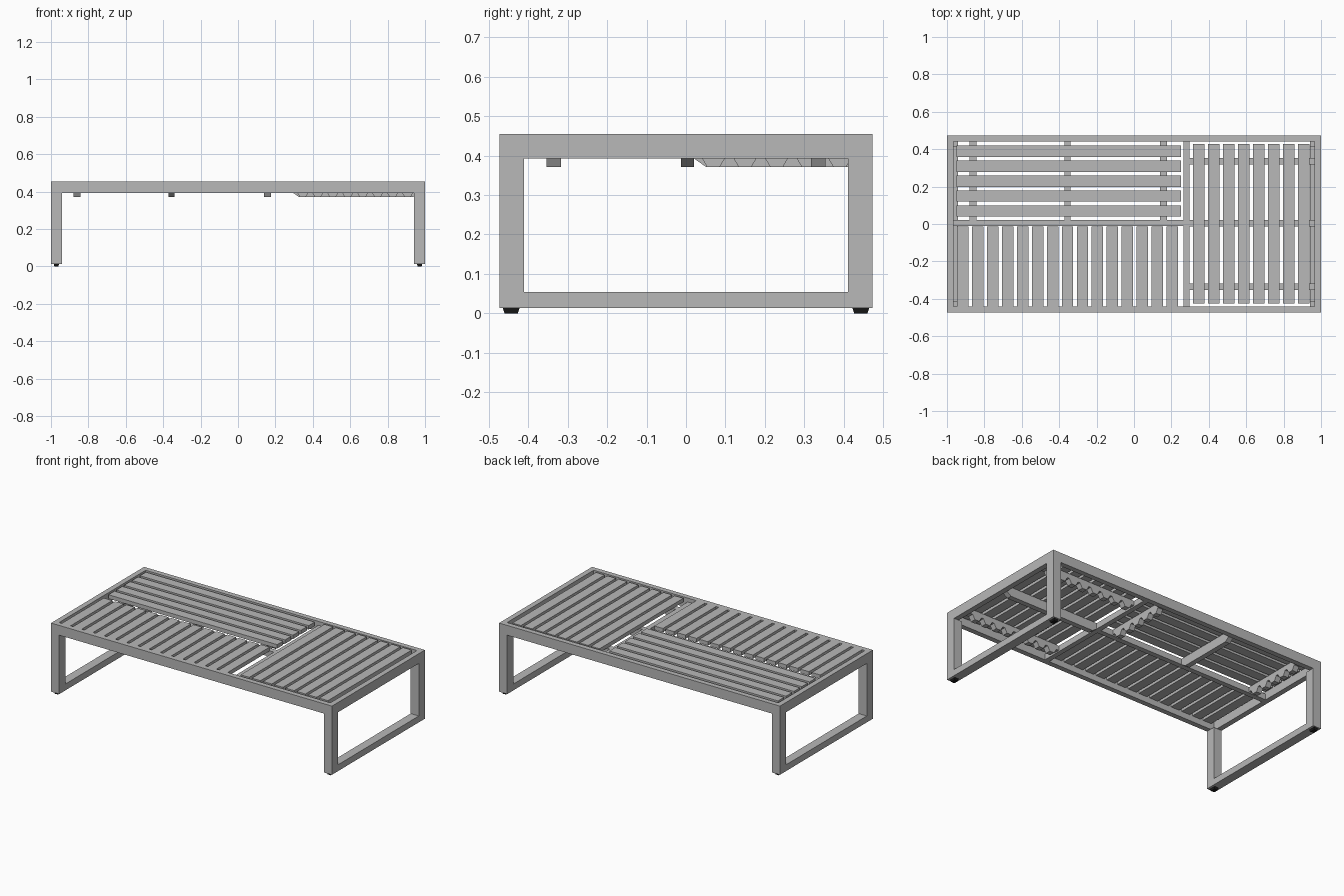
import bpy, bmesh

cube = bpy.data.objects.get("Cube")
if cube:
    bpy.data.objects.remove(cube)


def material(name, rgb):
    m = bpy.data.materials.new(name)
    m.use_nodes = True
    color = (*rgb, 1)
    m.diffuse_color = color
    m.node_tree.nodes["Principled BSDF"].inputs["Base Color"].default_value = color
    return m


GREY = material("grey metal", (0.48, 0.48, 0.48))
BLACK = material("black rubber", (0.01, 0.01, 0.01))


def finish(name, bm, mat):
    bmesh.ops.recalc_face_normals(bm, faces=bm.faces)
    mesh = bpy.data.meshes.new(name)
    bm.to_mesh(mesh)
    bm.free()
    mesh.materials.append(mat)
    obj = bpy.data.objects.new(name, mesh)
    bpy.context.collection.objects.link(obj)
    return obj


def box(name, x, y, z, mat=GREY, taper=1.0):
    """Box from (low, high) ranges; taper shrinks the bottom."""
    bm = bmesh.new()
    bmesh.ops.create_cube(bm, size=1)
    for v in bm.verts:
        k = taper if v.co.z < 0 else 1
        for i, (lo, hi) in enumerate((x, y, z)):
            v.co[i] = (lo + hi) / 2 + v.co[i] * (hi - lo) * (k if i < 2 else 1)
    return finish(name, bm, mat)


def beam(name, profile, axis, centre, width):
    """Extrude a (length, height) profile sideways, running along x or y."""
    bm = bmesh.new()
    rings = []
    for side in (centre - width / 2, centre + width / 2):
        rings.append([bm.verts.new((a, side, z) if axis == "x" else (side, a, z))
                      for a, z in profile])
    bm.faces.new(rings[0])
    bm.faces.new(rings[1])
    n = len(profile)
    for i in range(n):
        j = (i + 1) % n
        bm.faces.new((rings[0][i], rings[0][j], rings[1][j], rings[1][i]))
    return finish(name, bm, GREY)


TOP, LOW, DEEP = 0.455, 0.392, 0.371
SLAT_Z = (0.43, TOP)
W, D = 1.0, 0.473
PITCH, SLAT = 0.08, 0.061

# Outer top frame
for s, side in ((-1, "front"), (1, "back")):
    box(side + "_rail", (-W, W), sorted((s * D, s * 0.44)), (LOW, TOP))
for s, side in ((-1, "right"), (1, "left")):
    box(side + "_rail", sorted((s * W, s * 0.966)), (-0.44, 0.44), (LOW, TOP))

    # Loop legs with rubber feet
    leg_x = sorted((s * W, s * 0.942))
    box(side + "_floor_rail", leg_x, (-0.411, 0.411), (0.013, 0.054))
    for t, end in ((-1, "front"), (1, "back")):
        box(f"{side}_{end}_post", leg_x, sorted((t * D, t * 0.411)), (0.013, LOW))
        box(f"{side}_{end}_foot", (s * 0.971 - 0.014, s * 0.971 + 0.014),
            (t * 0.443 - 0.021, t * 0.443 + 0.021), (0, 0.013), BLACK, 0.8)

# Inner dividers
box("cross_divider", (0.264, 0.296), (-0.44, 0.44), (LOW, 0.43))
box("long_divider", (-0.966, 0.264), (-0.012, 0.021), (LOW, 0.43))

# Slats of the three panels
for i in range(15):
    x = -0.946 + i * PITCH
    box("front_slat", (x, x + SLAT), (-0.44, -0.014), SLAT_Z)
for i in range(5):
    y = 0.039 + i * PITCH
    box("long_slat", (-0.95, 0.252), (y, y + SLAT), SLAT_Z)
for i in range(8):
    x = 0.316 + i * PITCH
    box("side_slat", (x, x + SLAT), (-0.424, 0.428), SLAT_Z)


def notched(start, count, lo, hi):
    """Batten outline that dips under every slat and rises at the gaps."""
    points = [(hi, 0.43), (lo, 0.43), (lo, 0.4)]
    for i in range(count):
        c = start + i * PITCH + SLAT / 2
        points += [(c - 0.033, 0.4), (c - 0.016, DEEP),
                   (c + 0.016, DEEP), (c + 0.033, 0.4)]
    return points + [(hi, 0.4)]


# Notched battens
for x in (-0.861, 0.158):
    beam("long_panel_batten", notched(0.039, 5, 0.021, 0.44), "y", x, 0.036)
for y in (-0.335, 0.335):
    beam("side_panel_batten", notched(0.316, 8, 0.296, 0.966), "x", y, 0.036)


# Middle braces with chamfered ends
def brace(lo, hi):
    return [(lo, 0.43), (hi, 0.43), (hi, LOW), (hi - 0.03, DEEP),
            (lo + 0.03, DEEP), (lo, LOW)]


beam("long_panel_brace", brace(0.021, 0.44), "y", -0.355, 0.033)
beam("side_panel_brace", brace(0.296, 0.966), "x", 0.004, 0.033)
